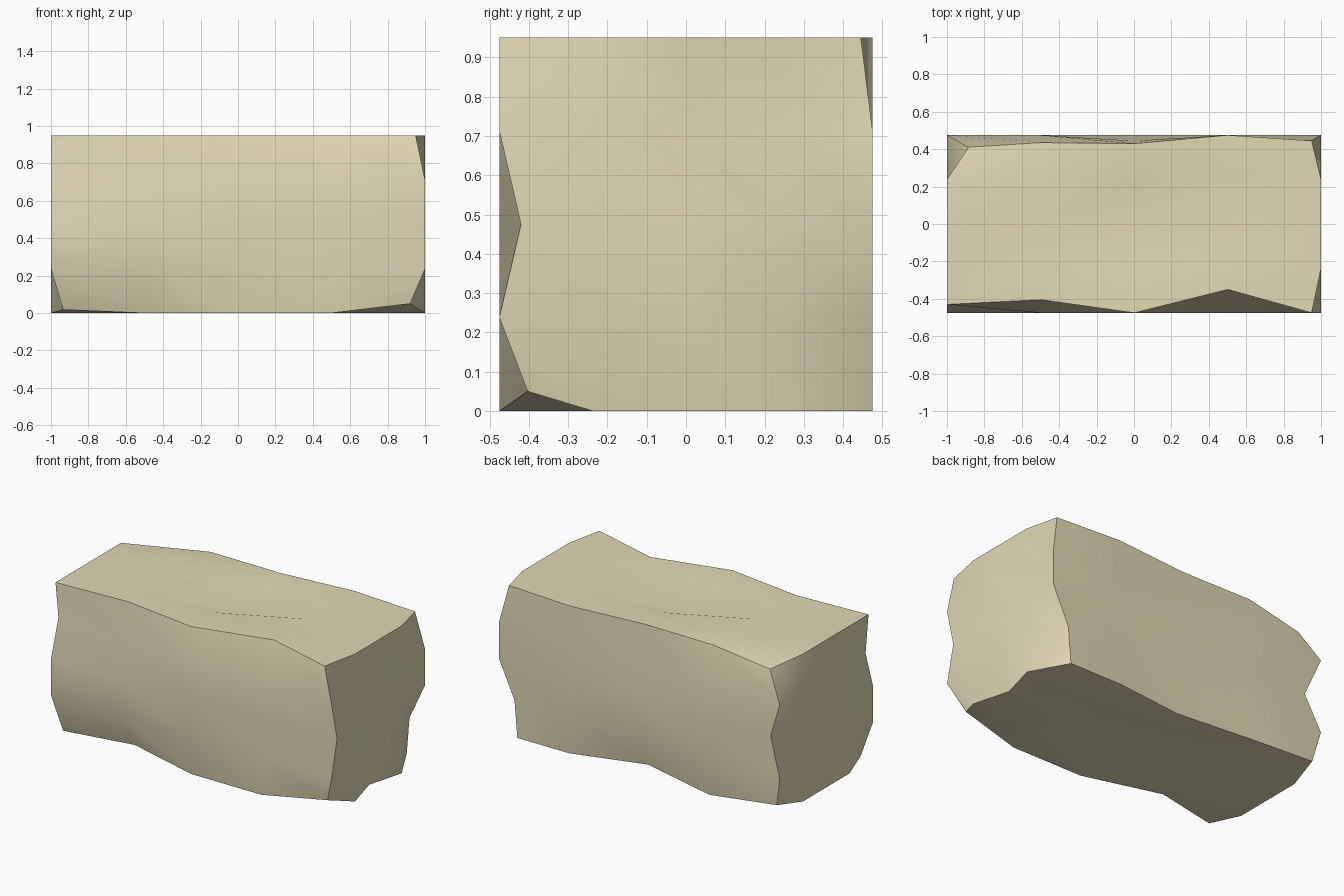
import bpy, bmesh, math

if "Cube" in bpy.data.objects:
    bpy.data.objects.remove(bpy.data.objects["Cube"])

HALF = (1.0, 0.475, 0.475)   # half sizes of the block

# Chipped grid points: index -2..2 on each axis -> inward shift (x, y, z)
CHIPS = {
    # corners
    (-2, -2, 2): (0, .045, 0), (2, -2, 2): (.05, 0, 0),
    (2, 2, 2): (.05, .03, 0), (-2, 2, 2): (.115, .065, .062),
    (-2, -2, -2): (.065, .03, .018), (2, -2, -2): (.08, .072, .05),
    (2, 2, -2): (.13, 0, 0), (-2, 2, -2): (.04, .03, .045),
    # long edges
    (-1, -2, 2): (0, .07, 0), (1, -2, 2): (0, .125, 0),
    (-1, 2, 2): (0, .04, 0), (0, 2, 2): (0, .045, 0),
    (-1, -2, -2): (0, .14, 0), (0, 2, -2): (0, .087, .028),
    # end edges
    (2, 0, -2): (.065, 0, 0), (2, -2, 0): (0, .055, 0),
    (-2, -2, 1): (0, .075, 0), (2, 2, -1): (.11, 0, 0),
    (-2, 2, 0): (.09, .037, 0),
}
# Shallow dents inside the back, top, bottom and right faces
DENTS = {(0, 2, 1): .03, (0, 0, 2): .07, (0, 0, -2): .06, (-1, 1, -2): .04,
         (2, 1, 1): .04}
for key, depth in DENTS.items():
    CHIPS[key] = tuple(depth if abs(k) == 2 else 0 for k in key)

# Cube with a 4 x 4 grid on every side
bm = bmesh.new()
bmesh.ops.create_cube(bm, size=4)
bmesh.ops.subdivide_edges(bm, edges=bm.edges[:], cuts=3, use_grid_fill=True)

# Scale to the block and push the chipped points inward
for v in bm.verts:
    key = tuple(round(c) for c in v.co)
    shift = CHIPS.get(key, (0, 0, 0))
    for a in range(3):
        v.co[a] = key[a] / 2 * HALF[a] - math.copysign(shift[a], key[a])
    v.co.z += HALF[2]
bmesh.ops.recalc_face_normals(bm, faces=bm.faces[:])

mesh = bpy.data.meshes.new("stone_block")
bm.to_mesh(mesh)
bm.free()
block = bpy.data.objects.new("stone_block", mesh)
bpy.context.collection.objects.link(block)

# Sandy stone colour
mat = bpy.data.materials.new("sandstone")
mat.diffuse_color = (0.76, 0.69, 0.46, 1)
mat.use_nodes = True
mat.node_tree.nodes["Principled BSDF"].inputs["Base Color"].default_value = mat.diffuse_color
mesh.materials.append(mat)

# Smooth sides, sharp rim
bpy.context.view_layer.objects.active = block
block.select_set(True)
bpy.ops.object.shade_smooth_by_angle(angle=math.radians(45))
